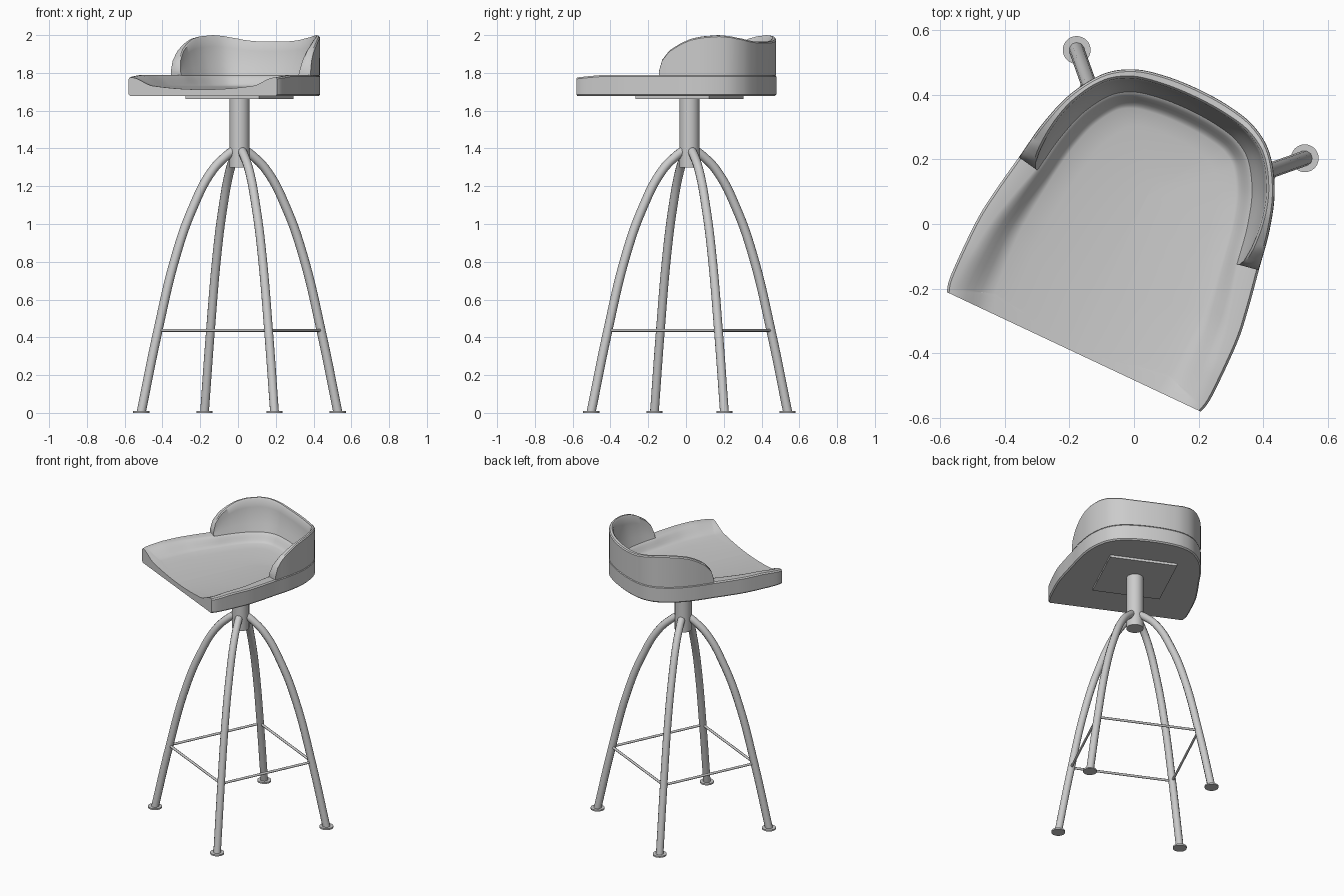
import bpy, bmesh, math
from mathutils import Vector

if "Cube" in bpy.data.objects:
    bpy.data.objects.remove(bpy.data.objects["Cube"])

CX, CY = 0.008, 0.018          # column axis
LEG0 = math.radians(19.6)      # leg direction
SEAT = math.radians(-25.2)     # seat turn


def finish(ob, angle=35):
    bpy.ops.object.select_all(action='DESELECT')
    ob.select_set(True)
    bpy.context.view_layer.objects.active = ob
    bpy.ops.object.shade_smooth_by_angle(angle=math.radians(angle))


def cylinder(name, r, z0, z1, x, y, n=32):
    bpy.ops.mesh.primitive_cylinder_add(vertices=n, radius=r, depth=z1 - z0,
                                        location=(x, y, (z0 + z1) / 2))
    ob = bpy.context.object
    ob.name = name
    finish(ob)


def tube(name, pts, r, res=3):
    cu = bpy.data.curves.new(name, 'CURVE')
    cu.dimensions = '3D'
    cu.bevel_depth, cu.bevel_resolution, cu.use_fill_caps = r, res, True
    cu.resolution_u = 8
    sp = cu.splines.new('BEZIER')
    sp.bezier_points.add(len(pts) - 1)
    for b, p in zip(sp.bezier_points, pts):
        b.co = p
        b.handle_left_type = b.handle_right_type = 'AUTO'
    ob = bpy.data.objects.new(name, cu)
    bpy.context.collection.objects.link(ob)
    bpy.ops.object.select_all(action='DESELECT')
    ob.select_set(True)
    bpy.context.view_layer.objects.active = ob
    bpy.ops.object.convert(target='MESH')
    finish(bpy.context.object, 50)


def lerp_table(table, x):
    if x <= table[0][0]:
        return table[0][1]
    for (a, p), (b, q) in zip(table, table[1:]):
        if x <= b:
            return p + (q - p) * (x - a) / (b - a)
    return table[-1][1]


def loft(name, sections, closed_ends=True):
    bm = bmesh.new()
    rows = [[bm.verts.new(p) for p in s] for s in sections]
    n = len(rows[0])
    for a, b in zip(rows, rows[1:]):
        for j in range(n):
            k = (j + 1) % n
            bm.faces.new((a[j], a[k], b[k], b[j]))
    bm.faces.new(rows[0])
    bm.faces.new(rows[-1][::-1])
    bmesh.ops.remove_doubles(bm, verts=bm.verts, dist=1e-5)
    bmesh.ops.recalc_face_normals(bm, faces=bm.faces)
    me = bpy.data.meshes.new(name)
    bm.to_mesh(me)
    bm.free()
    ob = bpy.data.objects.new(name, me)
    ob.rotation_euler.z = SEAT
    bpy.context.collection.objects.link(ob)
    finish(ob, 40)


# Legs, foot pads and footrest bars
PROFILE = [(0.025, 1.395), (0.075, 1.36), (0.155, 1.28), (0.265, 1.08),
           (0.355, 0.84), (0.462, 0.42), (0.552, 0.005)]
dirs = [(math.cos(LEG0 + i * math.pi / 2), math.sin(LEG0 + i * math.pi / 2)) for i in range(4)]
for i, (c, s) in enumerate(dirs):
    tube(f"leg_{i + 1}", [(CX + r * c, CY + r * s, z) for r, z in PROFILE], 0.024)
    cylinder(f"foot_pad_{i + 1}", 0.043, 0, 0.01, CX + 0.552 * c, CY + 0.552 * s)
    c2, s2 = dirs[(i + 1) % 4]
    tube(f"footrest_bar_{i + 1}", [(CX + 0.46 * c, CY + 0.46 * s, 0.437),
                                   (CX + 0.46 * c2, CY + 0.46 * s2, 0.437)], 0.008, 2)

# Column and mounting plate
cylinder("column", 0.053, 1.3, 1.672, CX, CY, 40)
bpy.ops.mesh.primitive_cube_add(size=1, location=(CX, CY, 1.671), rotation=(0, 0, SEAT))
plate = bpy.context.object
plate.name = "mounting_plate"
plate.scale = (0.43, 0.43, 0.018)

# Seat outline: left half, mirrored, smoothed
FRONT = -0.437
half = [(-0.434, FRONT), (-0.445, -0.38), (-0.445, -0.2), (-0.432, -0.09), (-0.41, 0.035),
        (-0.388, 0.16), (-0.35, 0.278), (-0.285, 0.378), (-0.205, 0.432), (-0.11, 0.455), (0, 0.462)]
ctrl = [Vector(p) for p in half] + [Vector((-x, y)) for x, y in half[-2::-1]]
outline, N = [], len(ctrl)
for i in range(N - 1):
    p0, p1, p2, p3 = ctrl[max(i - 1, 0)], ctrl[i], ctrl[i + 1], ctrl[min(i + 2, N - 1)]
    for k in range(8):
        t = k / 8
        outline.append(0.5 * (2 * p1 + (p2 - p0) * t + (2 * p0 - 5 * p1 + 4 * p2 - p3) * t * t
                              + (3 * p1 - p0 - 3 * p2 + p3) * t ** 3))
outline.append(ctrl[-1])
M = len(outline)


def inward(i, d):
    """Outline point moved inward by d."""
    t = (outline[min(i + 1, M - 1)] - outline[max(i - 1, 0)]).normalized()
    n = Vector((t.y, -t.x))
    if i in (0, M - 1):
        n = Vector((1 if i == 0 else -1, 0))
    p = outline[i] + n * d
    return Vector((p.x, max(p.y, FRONT)))


# Dished seat, open at the front
RIM, LOW = 1.788, 1.73
sections = []
for i, p in enumerate(outline):
    spine = Vector((0, FRONT + (p.y - FRONT) * 0.6))
    rim = lerp_table([(FRONT, 0.016), (-0.1, 0.05), (0.05, 0.065)], p.y)
    end = lerp_table([(FRONT, 0.15), (-0.1, 0.13), (0.05, 0.12)], p.y)
    top = lerp_table([(FRONT, 1.776), (-0.3, RIM)], p.y)
    s = [(*spine, 1.678), (*inward(i, 0.008), 1.678), (*p, 1.686),
         (*p, top - 0.008), (*inward(i, 0.007), top)]
    for k in range(7):
        f = k / 6
        q = inward(i, rim + (end - rim) * f)
        s.append((*q, top + (LOW - top) * f * f * (3 - 2 * f)))
    q = inward(i, end)
    for k in range(1, 6):
        f = k / 5
        s.append((*q.lerp(spine, f), LOW - 0.018 * (1 - (1 - f) ** 2)))
    sections.append(s)
loft("seat", sections)

# Wrap-around backrest: low at the ends, high at the shoulders
HEIGHT = [(0.03, 1.80), (0.05, 1.87), (0.09, 1.92), (0.15, 1.957), (0.2, 1.98), (0.26, 1.993),
          (0.34, 2.0), (0.39, 1.995), (0.432, 1.982), (0.455, 1.968), (0.462, 1.965)]
sections = []
for i, p in enumerate(outline):
    if p.y < 0.034:
        continue
    h = lerp_table(HEIGHT, p.y)
    base = RIM - 0.002
    thick = lambda f: 0.07 - 0.045 * (f * (h - base) / 0.21)
    t1 = thick(1)
    s = [(*inward(i, 0.002), base), (*inward(i, 0.001), h - 0.008), (*inward(i, 0.007), h - 0.001),
         (*inward(i, t1 - 0.007), h), (*inward(i, t1), h - 0.008)]
    s += [(*inward(i, thick(f) - 0.008 * math.sin(math.pi * f) * (h - base) / 0.21),
           base + (h - 0.008 - base) * f)
          for f in (0.75, 0.5, 0.25, 0)]
    sections.append(s)
loft("backrest", sections)
